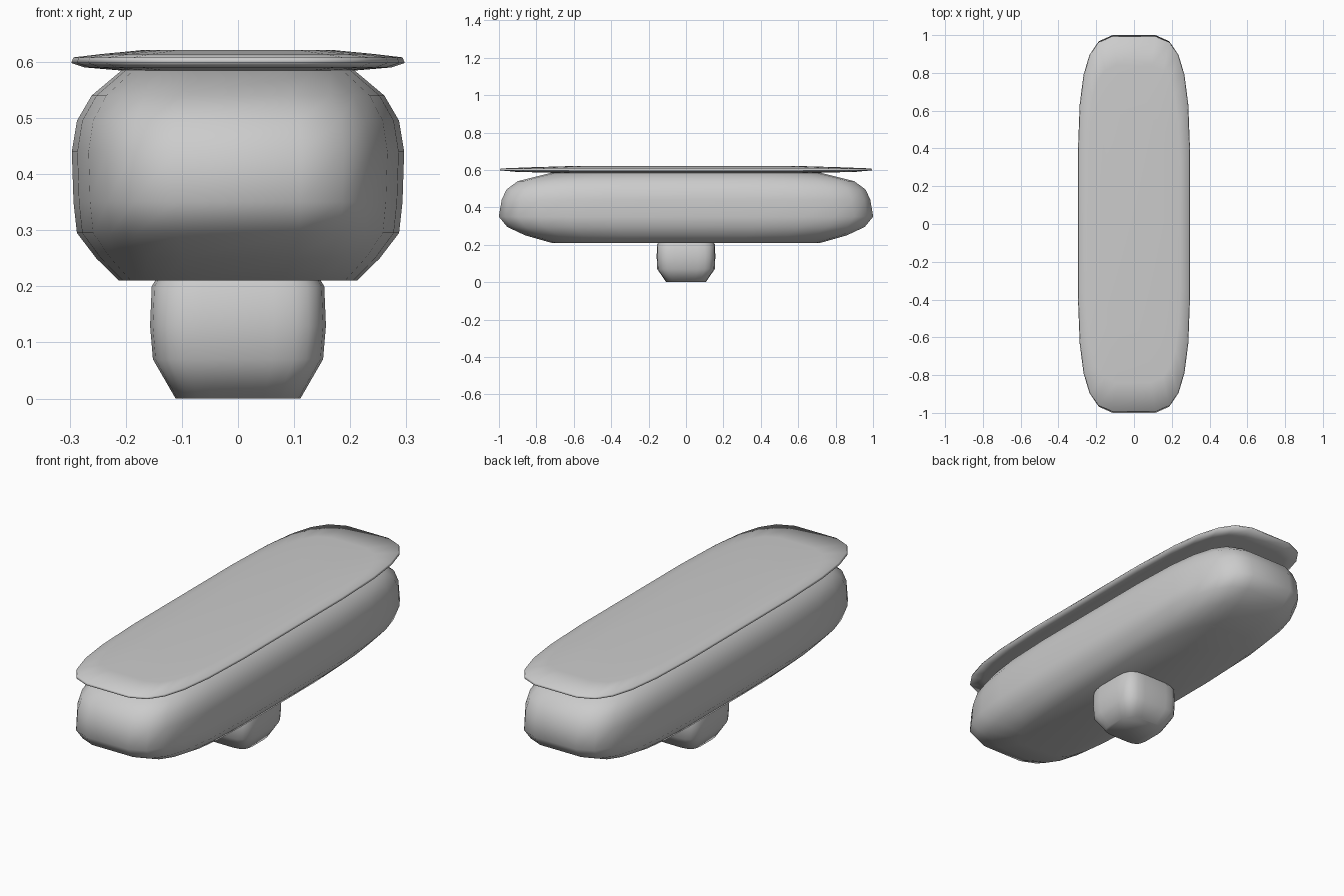
import bpy
import bmesh
from math import cos, sin, tau, copysign

if "Cube" in bpy.data.objects:
    bpy.data.objects.remove(bpy.data.objects["Cube"])

SIDES = 24


def outline(rx, ry, z, power):
    """Rounded-rectangle (superellipse) ring."""
    e = 2 / power
    pts = []
    for i in range(SIDES):
        a = tau * (i + 0.5) / SIDES
        c, s = cos(a), sin(a)
        pts.append((copysign(abs(c) ** e, c) * rx, copysign(abs(s) ** e, s) * ry, z))
    return pts


def pillow(name, profile, power, scale=1.015):
    """Loft stacked rings (half width, half length, height) and cap both ends."""
    bm = bmesh.new()
    rings = [[bm.verts.new(p) for p in outline(rx * scale, ry * scale, z, power)]
             for rx, ry, z in profile]
    for low, high in zip(rings, rings[1:]):
        for i in range(SIDES):
            j = (i + 1) % SIDES
            bm.faces.new((low[i], low[j], high[j], high[i]))
    bm.faces.new(rings[0][::-1])
    bm.faces.new(rings[-1])
    for f in bm.faces:
        f.smooth = True
    mesh = bpy.data.meshes.new(name)
    bm.to_mesh(mesh)
    bm.free()
    obj = bpy.data.objects.new(name, mesh)
    bpy.context.collection.objects.link(obj)
    return obj


# Small rounded foot, its top tucked into the cushion
pillow("foot", [
    (0.110, 0.105, 0.00), (0.150, 0.152, 0.07), (0.155, 0.155, 0.13),
    (0.152, 0.154, 0.20), (0.110, 0.105, 0.27)], 4.5)

# Long thick cushion
pillow("cushion", [
    (0.210, 0.710, 0.21), (0.250, 0.850, 0.25), (0.284, 0.945, 0.295),
    (0.290, 0.990, 0.35), (0.293, 0.975, 0.44), (0.284, 0.950, 0.495),
    (0.258, 0.890, 0.54), (0.205, 0.710, 0.585)], 4.2)

# Thin top pad with tapered edges
pillow("top_pad", [
    (0.200, 0.680, 0.584), (0.270, 0.900, 0.590), (0.294, 0.985, 0.598),
    (0.290, 0.980, 0.608), (0.240, 0.830, 0.614), (0.168, 0.600, 0.621)], 4.2)
